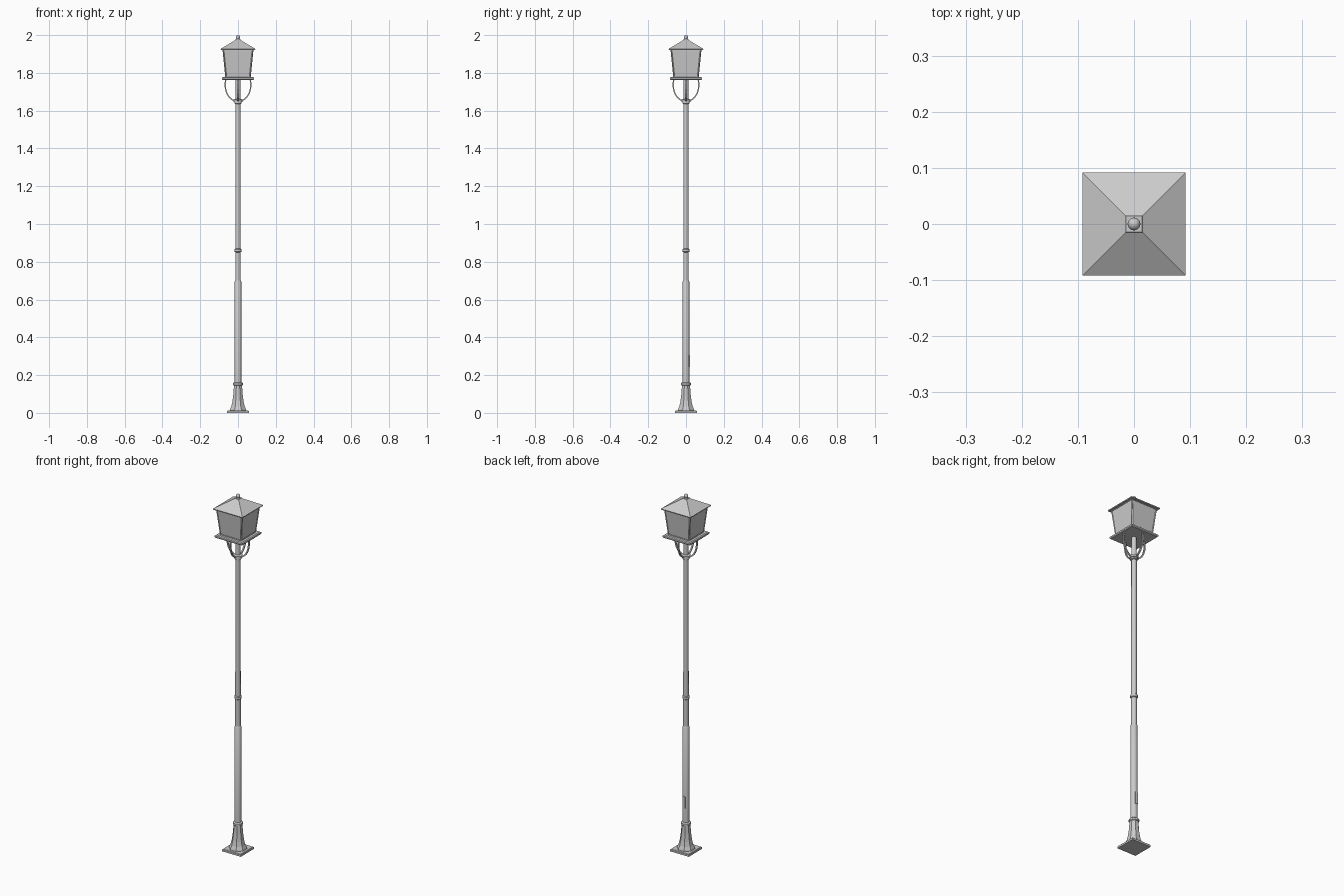
import bpy, bmesh, math
from mathutils import Matrix, Vector

if "Cube" in bpy.data.objects:
    bpy.data.objects.remove(bpy.data.objects["Cube"])


def lathe(name, profile, sides, turn=0.0, smooth=False):
    """Closed solid from (radius, z) rings."""
    bm = bmesh.new()
    rings = []
    for r, z in profile:
        rings.append([bm.verts.new((r * math.cos(turn + 2 * math.pi * i / sides),
                                    r * math.sin(turn + 2 * math.pi * i / sides), z))
                      for i in range(sides)])
    for a, b in zip(rings, rings[1:]):
        for i in range(sides):
            j = (i + 1) % sides
            bm.faces.new((a[i], a[j], b[j], b[i]))
    bm.faces.new(rings[0][::-1])
    bm.faces.new(rings[-1])
    me = bpy.data.meshes.new(name)
    bm.to_mesh(me)
    bm.free()
    ob = bpy.data.objects.new(name, me)
    bpy.context.collection.objects.link(ob)
    if smooth:
        bpy.ops.object.select_all(action='DESELECT')
        ob.select_set(True)
        bpy.context.view_layer.objects.active = ob
        bpy.ops.object.shade_smooth_by_angle(angle=math.radians(40))
    return ob


def square(name, profile):
    """Square solid from (half width, z) rings."""
    return lathe(name, [(h * math.sqrt(2), z) for h, z in profile], 4, math.pi / 4)


def bar(name, path, width, depth):
    """Rectangular bar swept along a path of (x, z) points, in the xz plane."""
    bm = bmesh.new()
    rings = []
    for i, (x, z) in enumerate(path):
        a, b = path[max(i - 1, 0)], path[min(i + 1, len(path) - 1)]
        n = Vector((b[1] - a[1], 0, a[0] - b[0])).normalized() * depth / 2
        p = Vector((x, 0, z))
        w = Vector((0, width / 2, 0))
        rings.append([bm.verts.new(p + s * n + t * w)
                      for s, t in ((-1, -1), (1, -1), (1, 1), (-1, 1))])
    for a, b in zip(rings, rings[1:]):
        for i in range(4):
            j = (i + 1) % 4
            bm.faces.new((a[i], a[j], b[j], b[i]))
    bm.faces.new(rings[0][::-1])
    bm.faces.new(rings[-1])
    bmesh.ops.recalc_face_normals(bm, faces=bm.faces)
    me = bpy.data.meshes.new(name)
    bm.to_mesh(me)
    bm.free()
    return me


def four(name, me, start=0.0):
    """Four copies of a mesh around the pole."""
    for k in range(4):
        ob = bpy.data.objects.new(f"{name}_{k + 1}", me)
        ob.matrix_world = Matrix.Rotation(start + k * math.pi / 2, 4, 'Z')
        bpy.context.collection.objects.link(ob)


E = math.pi / 8

# Foot plate and flared octagonal base
square("foot_plate", [(0.058, 0), (0.058, 0.01), (0.055, 0.013)])
lathe("flared_base", [(0.047, 0.012), (0.045, 0.02), (0.038, 0.035), (0.032, 0.06),
                      (0.027, 0.095), (0.023, 0.145)], 8, E)
lathe("base_collar", [(0.023, 0.145), (0.026, 0.148), (0.026, 0.158), (0.021, 0.162)], 16, 0, True)

# Two-stage pole with rings
lathe("lower_pole", [(0.0175, 0.155), (0.0175, 0.695), (0.0145, 0.7)], 16, 0, True)
lathe("upper_pole", [(0.0145, 0.69), (0.0135, 1.765)], 16, 0, True)
lathe("pole_ring", [(0.014, 0.85), (0.019, 0.854), (0.019, 0.866), (0.014, 0.87)], 16, 0, True)
lathe("top_collar", [(0.014, 1.635), (0.019, 1.638), (0.019, 1.645), (0.023, 1.647),
                     (0.023, 1.658), (0.014, 1.662)], 16, 0, True)

# Service hatch on the back of the pole
bm = bmesh.new()
bmesh.ops.create_cube(bm, size=1, matrix=Matrix.Translation((0, 0.0145, 0.275)) @
                      Matrix.Diagonal((0.016, 0.011, 0.065, 1)))
hatch = bpy.data.meshes.new("service_hatch")
bm.to_mesh(hatch)
bm.free()
bpy.context.collection.objects.link(bpy.data.objects.new("service_hatch", hatch))

# Curved brackets carrying the lantern
four("bracket", bar("bracket", [(0.018, 1.652), (0.033, 1.659), (0.047, 1.672), (0.059, 1.692),
                                (0.066, 1.716), (0.068, 1.74), (0.065, 1.766)], 0.008, 0.007))

# Lantern tray, glass body and corner frame
square("lantern_tray", [(0.082, 1.763), (0.085, 1.767), (0.085, 1.775), (0.08, 1.779)])
square("lantern_glass", [(0.064, 1.777), (0.079, 1.926)])
q = math.sqrt(2)
four("corner_post", bar("corner_post", [(0.063 * q, 1.777), (0.078 * q, 1.926)], 0.006, 0.006),
     math.pi / 4)
for nm, half, z in (("bottom_rail", 0.065, 1.78), ("top_rail", 0.079, 1.922)):
    four(nm, bar(nm, [(half, z - 0.003), (half, z + 0.003)], 2 * half, 0.004))

# Hipped roof and finial
square("lantern_roof", [(0.091, 1.922), (0.092, 1.927), (0.016, 1.973), (0.014, 1.977)])
ball = [(0.0115 * math.sin(math.pi * i / 8), 1.9885 - 0.0115 * math.cos(math.pi * i / 8))
        for i in range(1, 8)]
lathe("finial", [(0.011, 1.975), (0.008, 1.98)] + ball[1:] + [(0.0005, 2.0)], 12, 0, True)
